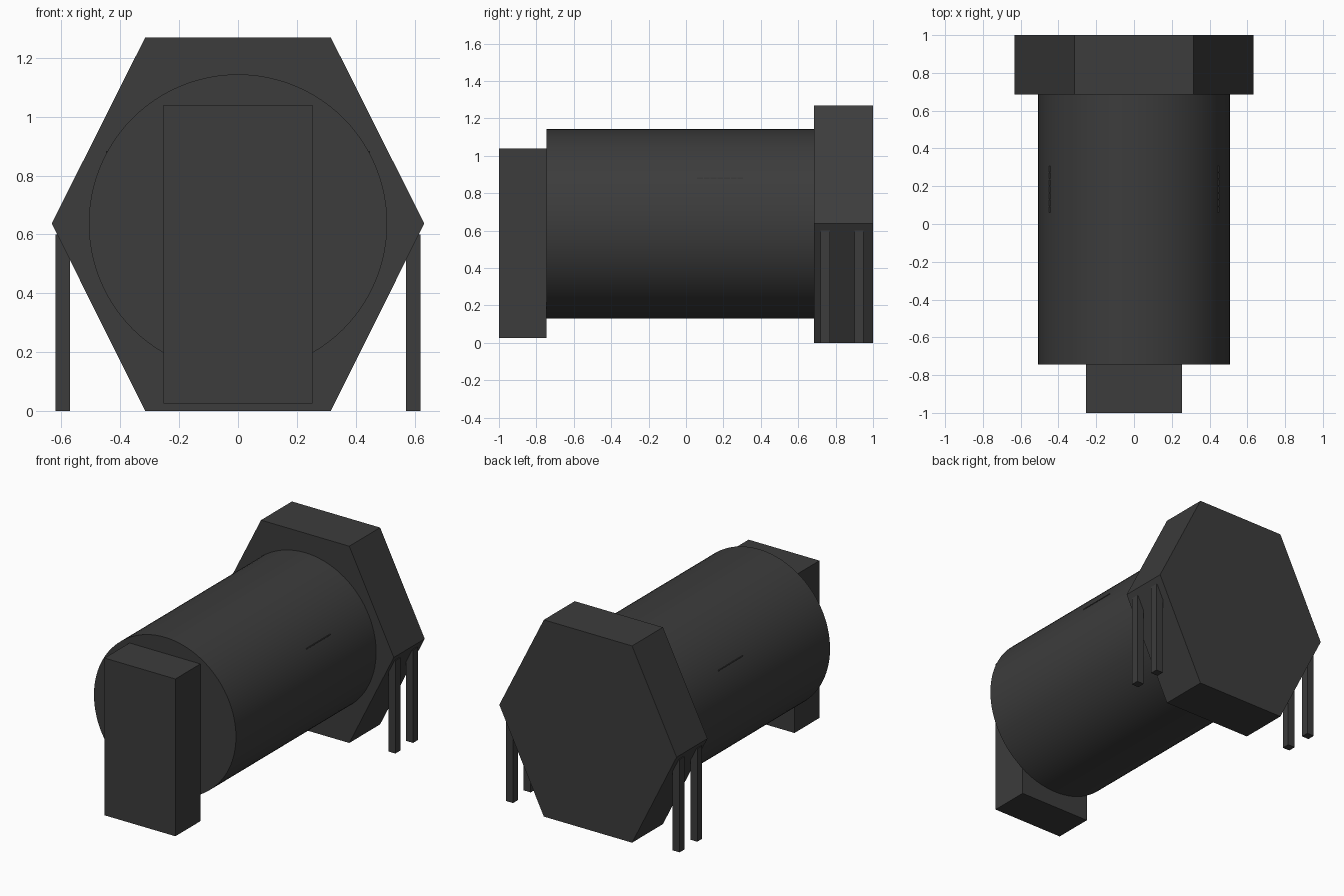
import bpy, bmesh, math

if "Cube" in bpy.data.objects:
    bpy.data.objects.remove(bpy.data.objects["Cube"])

mat = bpy.data.materials.new("charcoal")
mat.diffuse_color = (0.045, 0.045, 0.045, 1)
mat.use_nodes = True
mat.node_tree.nodes["Principled BSDF"].inputs["Base Color"].default_value = mat.diffuse_color
CZ = 0.637  # height of the barrel axis


def finish(name, bm):
    bmesh.ops.recalc_face_normals(bm, faces=bm.faces)
    me = bpy.data.meshes.new(name)
    bm.to_mesh(me)
    bm.free()
    me.materials.append(mat)
    ob = bpy.data.objects.new(name, me)
    bpy.context.collection.objects.link(ob)
    return ob


def prism(name, outline, y0, y1):
    """Extrude an x-z outline along y."""
    bm = bmesh.new()
    a = [bm.verts.new((x, y0, z)) for x, z in outline]
    b = [bm.verts.new((x, y1, z)) for x, z in outline]
    bm.faces.new(a)
    bm.faces.new(b[::-1])
    n = len(a)
    for i in range(n):
        j = (i + 1) % n
        bm.faces.new((a[i], b[i], b[j], a[j]))
    return finish(name, bm)


def box(name, x0, x1, y0, y1, z0, z1):
    return prism(name, [(x0, z0), (x1, z0), (x1, z1), (x0, z1)], y0, y1)


# Hexagonal rear head
prism("rear_hex_head", [(0.633, CZ), (0.315, 1.27), (-0.315, 1.27),
                        (-0.633, CZ), (-0.315, 0), (0.315, 0)], 0.685, 1.0)

# Smooth barrel
N = 96
barrel = prism("barrel", [(0.507 * math.cos(2 * math.pi * i / N),
                           CZ + 0.507 * math.sin(2 * math.pi * i / N))
                          for i in range(N)], -0.745, 0.685)
bpy.context.view_layer.objects.active = barrel
barrel.select_set(True)
bpy.ops.object.shade_smooth_by_angle(angle=math.radians(30))

# Front block
box("front_block", -0.253, 0.253, -1.0, -0.745, 0.025, 1.04)

# Legs and row of small vents, on both sides
for side, s in (("left", -1), ("right", 1)):
    for place, y in (("front", 0.72), ("rear", 0.90)):
        box(f"{place}_{side}_leg", *sorted((s * 0.57, s * 0.62)), y, y + 0.05, 0, 0.6)
    for i in range(7):
        y = 0.06 + i * 0.036
        box(f"{side}_vent_{i + 1}", *sorted((s * 0.435, s * 0.449)),
            y, y + 0.03, 0.877, 0.883)
